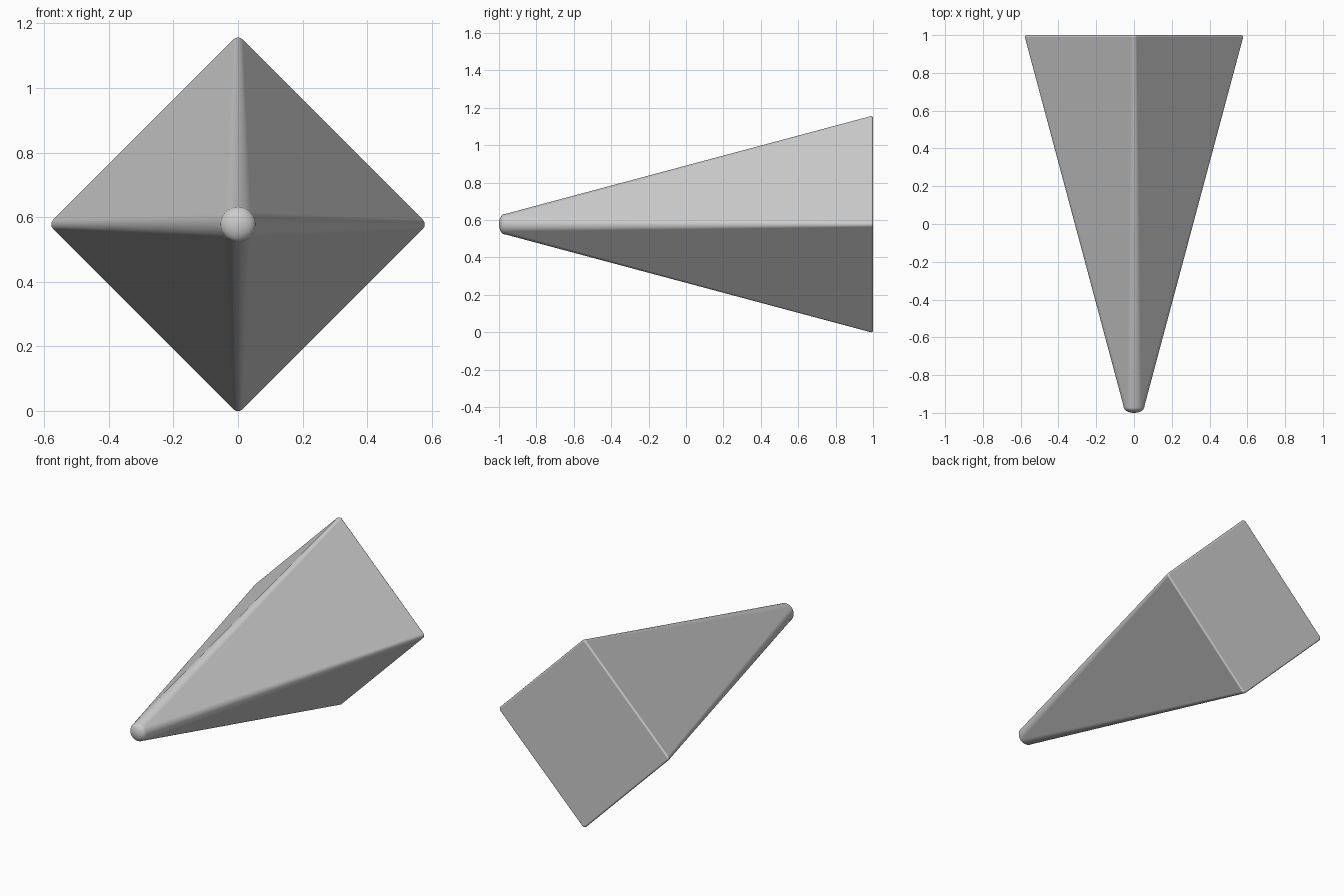
import bpy, bmesh, math

if "Cube" in bpy.data.objects:
    bpy.data.objects.remove(bpy.data.objects["Cube"])

ZC = 0.578      # height of the long axis
SEG = 8         # segments per rounded ridge


def ring(bm, y, d, r):
    """Diamond section: flats at distance d from the axis, corners of radius r."""
    verts = []
    for k in range(4):
        a = k * math.pi / 2
        c = (d - r) * math.sqrt(2)
        for i in range(SEG + 1):
            t = a - math.pi / 4 + i * math.pi / 2 / SEG
            x = c * math.cos(a) + r * math.cos(t)
            z = c * math.sin(a) + r * math.sin(t)
            verts.append(bm.verts.new((x, y, ZC + z)))
    return verts


# Sections from the blunt nose to the softened back rim
R_TIP, D_BACK, R_BACK, RIM = 0.055, 0.4146, 0.02, 0.01
sections = []
for i in range(1, 9):
    t = i / 8 * math.pi / 2
    rad = R_TIP * math.sin(t)
    sections.append((-0.965 - 0.035 * math.cos(t) ** 0.9, rad, rad))
for i in range(5):
    t = i / 4 * math.pi / 2
    inset = RIM * (1 - math.cos(t))
    sections.append((1 - RIM + RIM * math.sin(t), D_BACK - inset, R_BACK - inset))

# Tapered body lofted through the sections
bm = bmesh.new()
rings = [ring(bm, *s) for s in sections]
n = len(rings[0])
for a, b in zip(rings, rings[1:]):
    for i in range(n):
        j = (i + 1) % n
        bm.faces.new((a[i], a[j], b[j], b[i]))
bm.faces.new(rings[-1])
tip = bm.verts.new((0, -1, ZC))
for i in range(n):
    bm.faces.new((tip, rings[0][(i + 1) % n], rings[0][i]))
bmesh.ops.remove_doubles(bm, verts=bm.verts, dist=1e-5)
bmesh.ops.recalc_face_normals(bm, faces=bm.faces)

mesh = bpy.data.meshes.new("tapered_spike")
bm.to_mesh(mesh)
bm.free()
spike = bpy.data.objects.new("tapered_spike", mesh)
bpy.context.collection.objects.link(spike)

# Smooth shading with flat large faces
for p in mesh.polygons:
    p.use_smooth = True
mod = spike.modifiers.new("face_weighted", 'WEIGHTED_NORMAL')
mod.weight = 100
